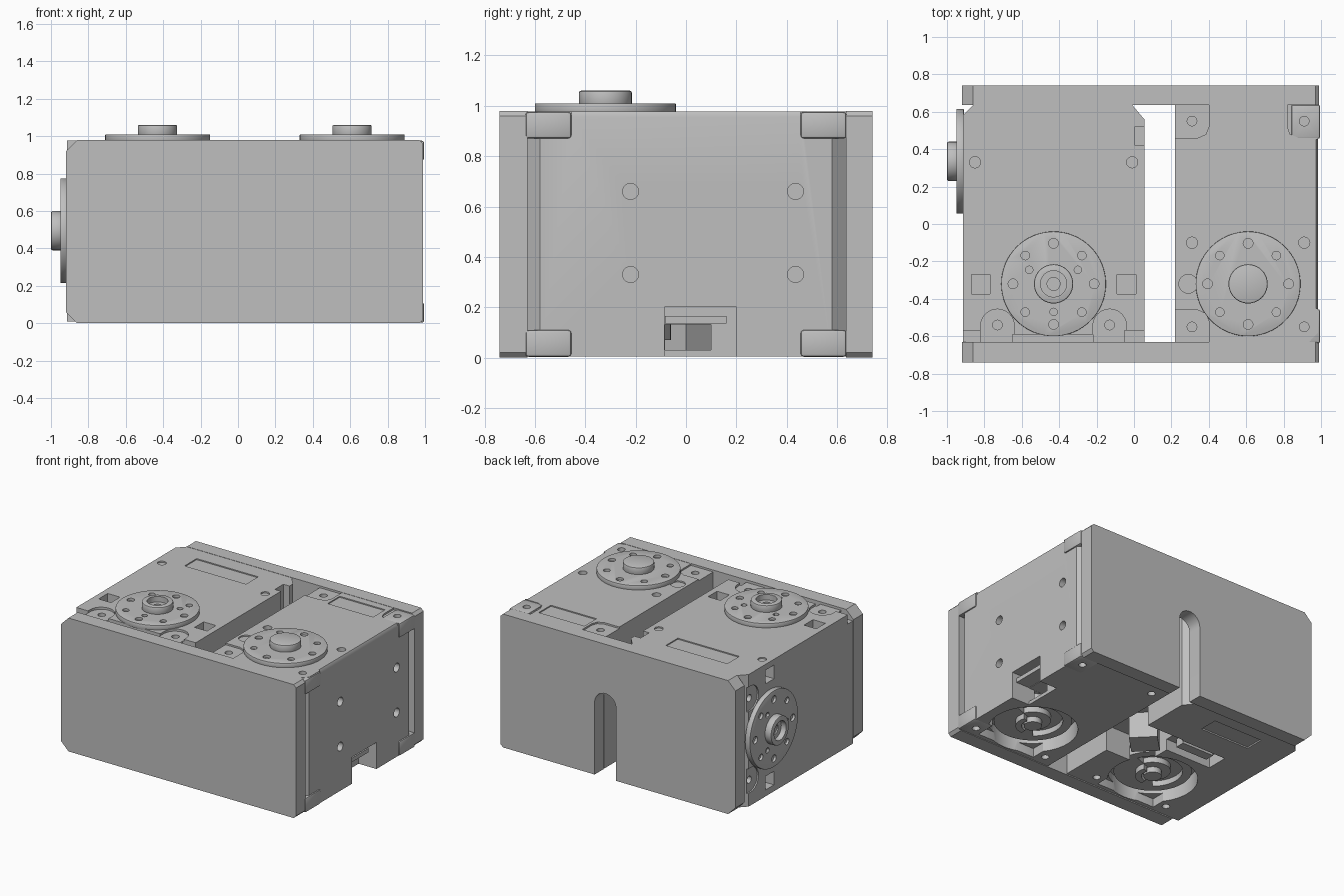
import bpy, bmesh
from math import pi, cos, sin, radians
from mathutils import Matrix, Vector

old = bpy.data.objects.get("Cube")
if old:
    bpy.data.objects.remove(old, do_unlink=True)

grey = bpy.data.materials.new("light grey")
grey.use_nodes = True
grey.diffuse_color = (0.52, 0.52, 0.52, 1)
bsdf = next(n for n in grey.node_tree.nodes if n.type == 'BSDF_PRINCIPLED')
bsdf.inputs["Base Color"].default_value = (0.52, 0.52, 0.52, 1)
bsdf.inputs["Roughness"].default_value = 0.6

UP = Matrix.Identity(4)


def prism(name, pts, lo, hi, frame=UP):
    """Extrude a 2D outline from lo to hi along the frame's z."""
    bm = bmesh.new()
    low = [bm.verts.new((x, y, lo)) for x, y in pts]
    top = [bm.verts.new((x, y, hi)) for x, y in pts]
    bm.faces.new(low[::-1])
    bm.faces.new(top)
    n = len(pts)
    for i in range(n):
        j = (i + 1) % n
        bm.faces.new((low[i], low[j], top[j], top[i]))
    bm.transform(frame)
    bmesh.ops.recalc_face_normals(bm, faces=bm.faces)
    mesh = bpy.data.meshes.new(name)
    bm.to_mesh(mesh)
    bm.free()
    mesh.materials.append(grey)
    obj = bpy.data.objects.new(name, mesh)
    bpy.context.collection.objects.link(obj)
    return obj


def box(name, x0, x1, y0, y1, z0, z1, frame=UP):
    return prism(name, [(x0, y0), (x1, y0), (x1, y1), (x0, y1)], z0, z1, frame)


def arc(x, y, r, a0=0, a1=360, n=32):
    count = n if a1 - a0 == 360 else n + 1
    return [(x + r * cos(radians(a0 + (a1 - a0) * i / n)),
             y + r * sin(radians(a0 + (a1 - a0) * i / n))) for i in range(count)]


def cyl(name, x, y, r, z0, z1, frame=UP, n=32):
    return prism(name, arc(x, y, r, n=n), z0, z1, frame)


def cut(obj, cutters, bevel=0):
    """Subtract the cutters, add a small bevel, bake, and tidy up."""
    if bevel:
        m = obj.modifiers.new("edge", 'BEVEL')
        m.width, m.segments, m.angle_limit = bevel, 2, radians(50)
    for c in cutters:
        c.hide_render = True
        m = obj.modifiers.new("cut", 'BOOLEAN')
        m.operation, m.solver, m.object = 'DIFFERENCE', 'EXACT', c
    dg = bpy.context.evaluated_depsgraph_get()
    mesh = bpy.data.meshes.new_from_object(obj.evaluated_get(dg))
    obj.modifiers.clear()
    obj.data = mesh
    for c in cutters:
        bpy.data.objects.remove(c, do_unlink=True)
    return obj


TOP = 0.98
XZ = Matrix(((1, 0, 0, 0), (0, 0, 1, 0), (0, 1, 0, 0), (0, 0, 0, 1)))

# End plates, the rear one with a round-topped slot
outline = [(-0.86, 0), (0.97, 0), (0.99, 0.02), (0.99, 0.96), (0.97, TOP),
           (-0.86, TOP), (-0.92, 0.92), (-0.92, 0.06)]
prism("front_plate", outline, -0.74, -0.63, XZ)
rear = prism("rear_plate", outline, 0.635, 0.74, XZ)
slot = [(0.05, -0.1), (0.225, -0.1)] + arc(0.1375, 0.53, 0.0875, 0, 180, 16)
cut(rear, [prism("slot_cutter", slot, 0.5, 0.9, XZ)])


def horn(name, frame, hollow):
    """Output disc with a ring of screw holes and a raised hub."""
    cuts = []
    for i in range(8):
        a = i * pi / 4
        r, d = (0.026, 0.217) if i % 2 == 0 else (0.023, 0.214)
        cuts.append(cyl("c", d * cos(a), d * sin(a), r, 0.012, 0.1, frame, 16))
    if hollow:
        for a in (30, 150, 270):
            cuts.append(cyl("c", 0.15 * cos(radians(a)), 0.15 * sin(radians(a)),
                            0.02, 0.012, 0.1, frame, 12))
    cut(cyl(name + "_disc", 0, 0, 0.28, -0.01, 0.03, frame, 64), cuts, 0.004)
    bore = []
    if hollow:
        bore = [cyl("c", 0, 0, 0.07, 0.04, 0.1, frame),
                cyl("c", 0, 0, 0.035, 0.02, 0.1, frame, 16)]
    cut(cyl(name + "_hub", 0, 0, 0.105, 0.02, 0.08, frame, 40), bore, 0.008)


SIDE = Matrix.Translation((-0.92, 0.335, 0.495)) @ Matrix.Rotation(-pi / 2, 4, 'Y')
horn("left_top_horn", Matrix.Translation((-0.43, -0.32, TOP)), True)
horn("right_top_horn", Matrix.Translation((0.61, -0.32, TOP)), False)
horn("side_horn", SIDE, True)


def idler(name, x):
    """Recessed lower disc with a curved groove and small pivot."""
    ring = arc(x, -0.32, 0.2, 20, 230, 24) + arc(x, -0.32, 0.12, 20, 230, 24)[::-1]
    cut(cyl(name + "_disc", x, -0.32, 0.26, 0.07, 0.14, n=48),
        [prism("c", ring, 0, 0.11)])
    cyl(name + "_pivot", x, -0.32, 0.06, 0.03, 0.12)
    # Curved rib standing on the disc
    rib = arc(x, -0.32, 0.115, -90, 20, 12) + arc(x, -0.32, 0.075, -90, 20, 12)[::-1]
    prism(name + "_rib", rib, 0.03, 0.12)


def well(x):
    """Cutters for the lower disc pocket and its front opening."""
    return [cyl("c", x, -0.32, 0.3, -0.1, 0.13, n=48),
            box("c", x - 0.24, x + 0.24, -0.6, -0.3, -0.1, 0.07)]


idler("left_idler", -0.43)
idler("right_idler", 0.61)

# Right motor body
right = prism("right_motor_body",
              [(0.22, -0.632), (0.935, -0.632), (0.985, -0.58), (0.985, 0.58),
               (0.935, 0.637), (0.22, 0.637)], 0.005, TOP - 0.002)
cuts = well(0.61)
for s in (-1, 1):
    for x in (0.31, 0.91):
        # Corner ears with screw holes above and below
        y, d = 0.55 * s, 1 if x > 0.6 else -1
        edge = x + 0.12 * d
        ear = [(x - 0.09 * d, y + 0.2 * s), (edge, y + 0.2 * s), (edge, y - 0.09 * s),
               (x - 0.03 * d, y - 0.09 * s), (x - 0.075 * d, y - 0.07 * s),
               (x - 0.09 * d, y - 0.03 * s)]
        if x < 0.6 or s > 0:
            cuts.append(prism("c", ear, TOP - 0.014, 1.1))
        cuts.append(cyl("c", x, y, 0.026, TOP - 0.06, 1.2, n=16))
        cuts.append(cyl("c", x, y, 0.026, -0.1, 0.05, n=16))
for x in (0.31, 0.91):
    cuts.append(cyl("c", x, -0.1, 0.03, TOP - 0.05, 1.1, n=20))
cuts.append(cyl("c", 0.29, -0.32, 0.05, TOP - 0.012, 1.1))
cuts.append(box("c", 0.42, 0.79, 0.44, 0.58, TOP - 0.01, 1.1))
# Long chamfer on the outer top edge
cuts.append(prism("c", [(0.96, 1.0), (0.987, 0.952), (1.1, 0.952), (1.1, 1.0)],
                  -0.452, 0.452, XZ))
# Side screw holes
YZ = Matrix(((0, 0, 1, 0), (1, 0, 0, 0), (0, 1, 0, 0), (0, 0, 0, 1)))
for y in (-0.22, 0.435):
    for z in (0.33, 0.66):
        cuts.append(cyl("c", y, z, 0.032, 0.93, 1.1, YZ, 20))
# Cable opening and tunnel
cuts.append(box("c", 0.84, 1.1, -0.085, 0.2, -0.1, 0.2))
cuts.append(box("c", 0.1, 0.9, -0.083, 0.1, 0.03, 0.131))
cut(right, cuts)
box("cable_step", 0.83, 0.95, -0.084, 0.16, 0.135, 0.165)

# Corner blocks at the outer end
for s in (-1, 1):
    for z0, z1 in ((0.003, 0.11), (0.87, TOP - 0.004)):
        b = box("corner_block", 0.84, 0.995, min(0.455 * s, 0.638 * s),
                max(0.455 * s, 0.638 * s), z0, z1)
        cut(b, [cyl("c", 0.91, 0.55 * s, 0.026, -0.1, 0.05, n=16),
                cyl("c", 0.91, 0.55 * s, 0.026, 0.92, 1.2, n=16)], 0.012)

# Left motor body
left = prism("left_motor_body",
             [(-0.915, -0.632), (0.055, -0.632), (0.055, 0.56), (-0.01, 0.637),
              (-0.86, 0.637), (-0.915, 0.58)], 0.008, TOP - 0.002)
cuts = well(-0.43)
for x in (-0.73, -0.13):
    tongue = [(x - 0.09, -0.7), (x + 0.09, -0.7)] + arc(x, -0.545, 0.09, 0, 180, 12)
    cuts.append(prism("c", tongue, TOP - 0.018, 1.1))
    cuts.append(cyl("c", x, -0.54, 0.026, TOP - 0.07, 1.2, n=16))
    cuts.append(cyl("c", x, -0.54, 0.026, -0.1, 0.05, n=16))
for x in (-0.85, -0.01):
    cuts.append(cyl("c", x, 0.33, 0.03, TOP - 0.012, 1.1, n=20))
for x in (-0.82, -0.04):
    cuts.append(box("c", x - 0.05, x + 0.05, -0.375, -0.27, TOP - 0.08, 1.1))
for x0, x1, y1 in ((-1, -0.82, -0.57), (-0.65, -0.22, -0.59), (-0.05, 0.1, -0.57)):
    cuts.append(box("c", x0, x1, -0.7, y1, TOP - 0.07, 1.1))
cuts += [box("c", -0.7, -0.2, 0.38, 0.52, TOP - 0.01, 1.1),
         box("c", -0.65, -0.25, 0.4, 0.54, -0.1, 0.018),
         box("c", 0.005, 0.1, 0.42, 0.52, TOP - 0.2, 1.1),
         box("c", -0.25, 0.1, -0.22, 0.21, -0.1, 0.2),
         box("c", -0.62, -0.24, 0.04, 0.2, -0.1, 0.09)]
# Side face windows, ears, screw holes and label recess
for z in (-0.39, 0.39):
    cuts.append(box("c", z - 0.05, z + 0.05, -0.05, 0.05, -0.08, 0.2, SIDE))
for z in (-0.3, 0.3):
    tongue = [(z + 0.09, 0.4), (z - 0.09, 0.4)] + arc(z, 0.22, 0.09, 180, 360, 12)
    cuts.append(prism("c", tongue, -0.015, 0.2, SIDE))
    cuts.append(cyl("c", z, 0.225, 0.026, -0.06, 0.2, SIDE, 16))
cuts.append(box("c", -0.2, 0.24, -0.78, -0.64, -0.004, 0.2, SIDE))
cut(left, cuts)

# Angled block and connector bar under the left motor
turned = Matrix.Translation((-0.09, 0, 0)) @ Matrix.Rotation(pi / 4, 4, 'Z')
box("angled_block", -0.095, 0.095, -0.095, 0.095, 0.01, 0.21, turned)
box("connector_bar", -0.56, -0.3, 0.08, 0.15, 0.03, 0.1)

# Smooth round walls, keep corners crisp
for obj in bpy.context.scene.objects:
    obj.select_set(obj.type == 'MESH' and grey.name in obj.data.materials)
bpy.context.view_layer.objects.active = left
bpy.ops.object.shade_smooth_by_angle(angle=radians(30))
